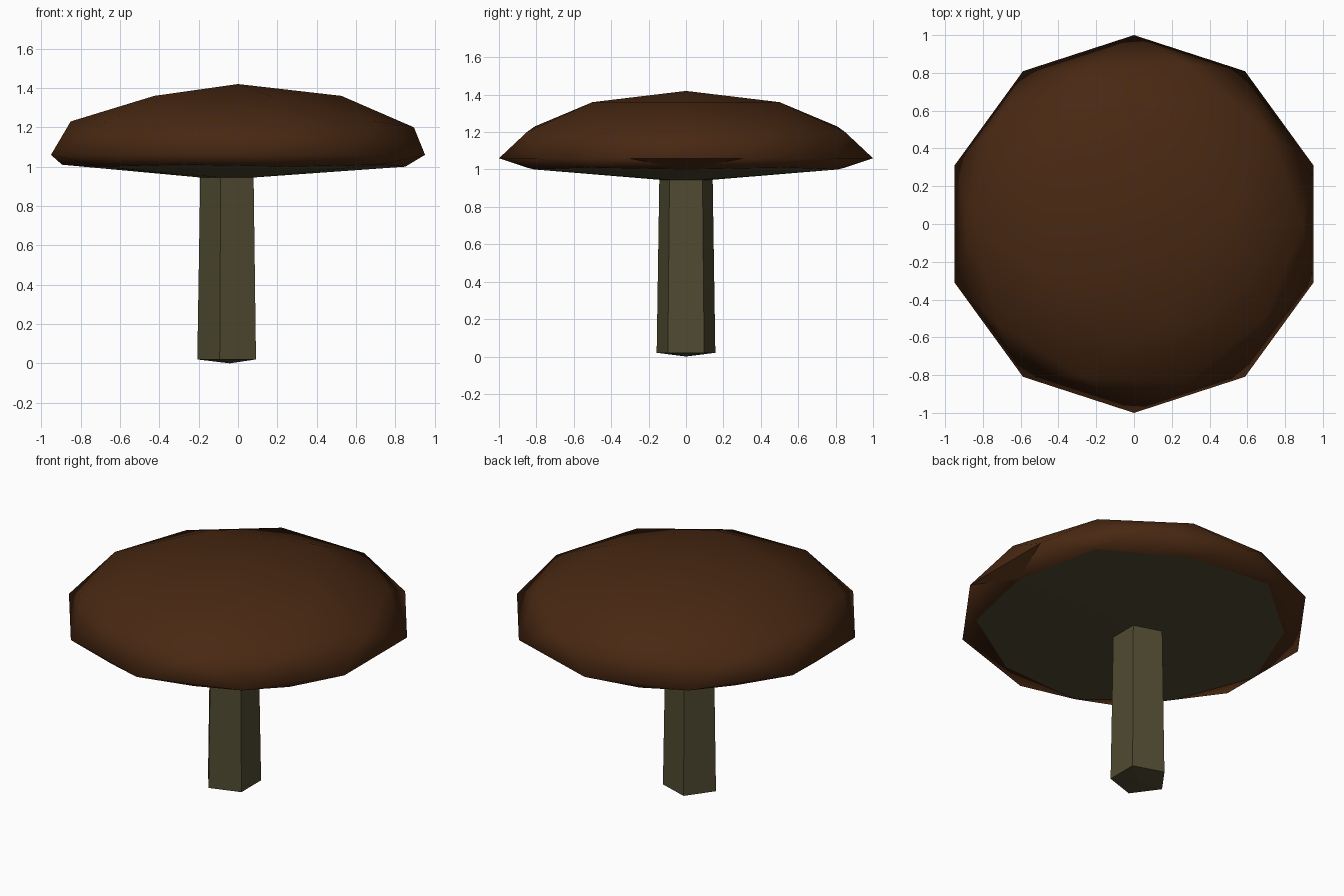
import bpy, bmesh, math

if "Cube" in bpy.data.objects:
    bpy.data.objects.remove(bpy.data.objects["Cube"])

def material(name, rgb):
    m = bpy.data.materials.new(name)
    m.diffuse_color = (*rgb, 1)
    m.use_nodes = True
    m.node_tree.nodes["Principled BSDF"].inputs["Base Color"].default_value = m.diffuse_color
    return m

brown = material("brown", (0.065, 0.021, 0.006))
olive = material("pale olive", (0.080, 0.070, 0.031))

STEM_X = -0.042
STEM_TOP, STEM_TOP_R = 0.945, 0.15

def finish(bm, name, mats):
    me = bpy.data.meshes.new(name)
    bm.to_mesh(me)
    bm.free()
    ob = bpy.data.objects.new(name, me)
    bpy.context.collection.objects.link(ob)
    for m in mats:
        me.materials.append(m)
    return ob

# cap: icosphere whose levels are squashed into a mushroom profile
levels = [(1.0, 1.42), (0.851, 1.36), (0.526, 1.23), (0.447, 1.20),
          (0.0, 1.06), (-0.447, 1.01), (-0.526, 1.0), (-0.851, STEM_TOP)]
bm = bmesh.new()
bmesh.ops.create_icosphere(bm, subdivisions=2, radius=1)
bottom = min(bm.verts, key=lambda v: v.co.z)
bmesh.ops.delete(bm, geom=[bottom], context='VERTS')
neck = []
for v in bm.verts:
    src, dst = min(levels, key=lambda p: abs(p[0] - v.co.z))
    v.co.z = dst
    if src == -0.851:
        k = STEM_TOP_R / math.hypot(v.co.x, v.co.y)
        v.co.x, v.co.y = v.co.x * k + STEM_X, v.co.y * k
        neck.append(v)
bm.normal_update()

# underside: every face below the rim is olive; one rim facet is flat
for f in bm.faces:
    under = max(v.co.z for v in f.verts) < 1.03
    f.material_index = 1 if under else 0
    c = f.calc_center_median()
    facet = c.x > 0.85 and abs(c.y) < 0.05 and c.z < 1.05
    f.smooth = not under and not facet
for e in bm.edges:
    if len({f.material_index for f in e.link_faces}) > 1 or \
       len({f.smooth for f in e.link_faces}) > 1:
        e.smooth = False
finish(bm, "mushroom_cap", [brown, olive])

# stem: five-sided taper with a shallow pointed foot
bm = bmesh.new()
def ring(r, z):
    return [bm.verts.new((STEM_X + r * math.cos(math.pi + i * math.tau / 5),
                          r * math.sin(math.pi + i * math.tau / 5), z))
            for i in range(5)]
top = ring(STEM_TOP_R, STEM_TOP)
foot = ring(0.165, 0.02)
tip = bm.verts.new((STEM_X, 0, 0))
for i in range(5):
    j = (i + 1) % 5
    bm.faces.new((foot[i], foot[j], top[j], top[i]))
    bm.faces.new((foot[j], foot[i], tip))
bmesh.ops.recalc_face_normals(bm, faces=bm.faces[:])
finish(bm, "mushroom_stem", [olive])
